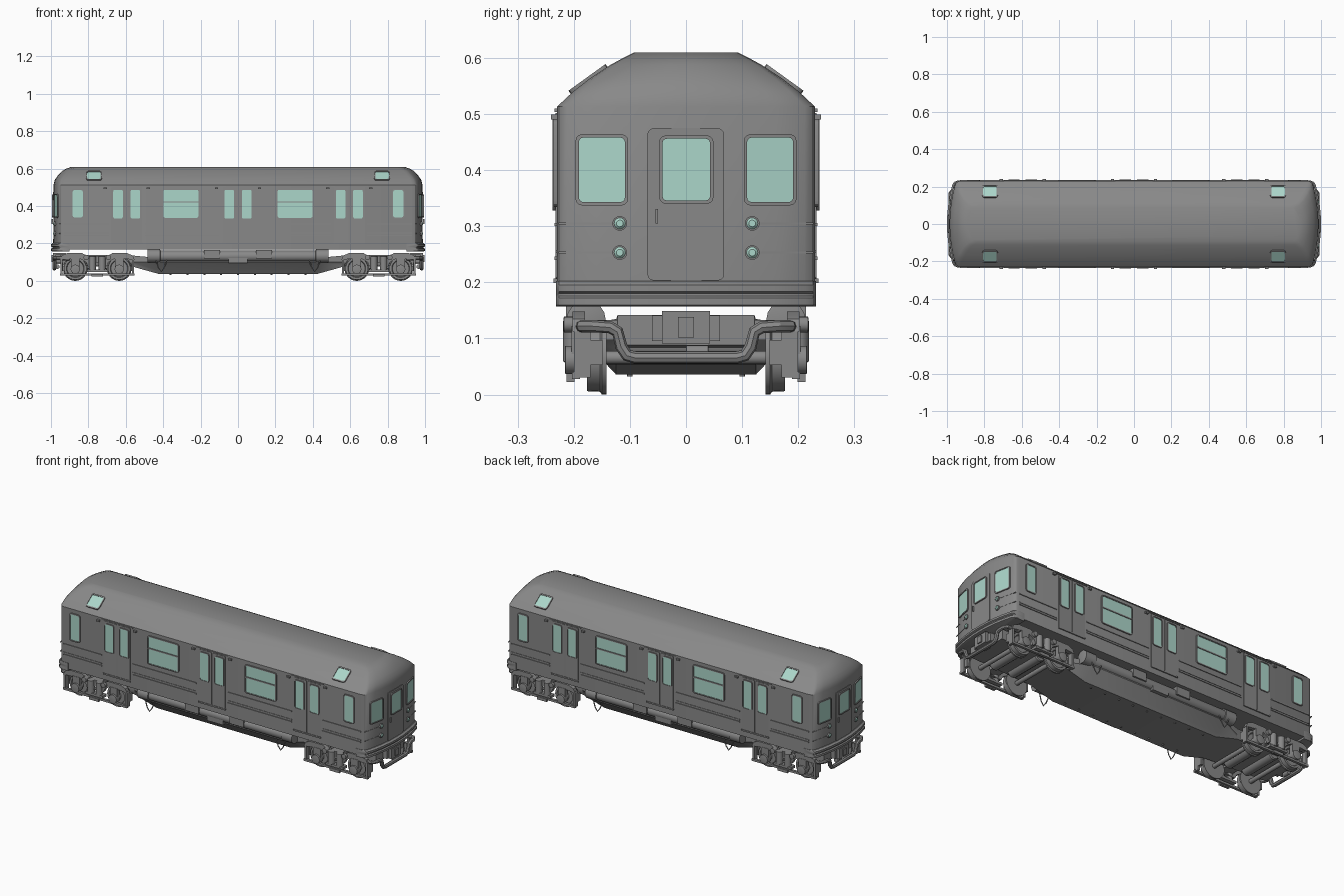
import bpy, bmesh, math
from mathutils import Vector, Matrix

if "Cube" in bpy.data.objects:
    bpy.data.objects.remove(bpy.data.objects["Cube"], do_unlink=True)


def material(name, rgb):
    m = bpy.data.materials.new(name)
    m.use_nodes = True
    m.diffuse_color = (*rgb, 1)
    m.node_tree.nodes["Principled BSDF"].inputs["Base Color"].default_value = (*rgb, 1)
    return m


STEEL = material("grey steel", (0.25, 0.25, 0.25))
GLASS = material("pale green glass", (0.41, 0.67, 0.59))
parts = []


def finish(name, bm, mat):
    bmesh.ops.recalc_face_normals(bm, faces=bm.faces[:])
    mesh = bpy.data.meshes.new(name)
    bm.to_mesh(mesh)
    bm.free()
    mesh.materials.append(mat)
    ob = bpy.data.objects.new(name, mesh)
    bpy.context.collection.objects.link(ob)
    parts.append(ob)
    return ob


def loft(name, rings, mat=STEEL, cyclic=False):
    """Skin closed rings of equal length; cap both ends unless cyclic."""
    bm = bmesh.new()
    loops = [[bm.verts.new(p) for p in ring] for ring in rings]
    n = len(loops[0])
    pairs = list(zip(loops, loops[1:]))
    if cyclic:
        pairs.append((loops[-1], loops[0]))
    for a, b in pairs:
        for i in range(n):
            j = (i + 1) % n
            bm.faces.new((a[i], a[j], b[j], b[i]))
    if not cyclic:
        bm.faces.new(loops[0])
        bm.faces.new(loops[-1])
    return finish(name, bm, mat)


def box(name, centre, size, mat=STEEL):
    bm = bmesh.new()
    bmesh.ops.create_cube(bm, size=1, matrix=Matrix.Translation(centre) @ Matrix.Diagonal((*size, 1)))
    return finish(name, bm, mat)


def lathe(name, centre, axis, profile, mat=STEEL, sides=24):
    """Turn (offset, radius) pairs about an axis through centre."""
    turn = Vector((0, 0, 1)).rotation_difference(Vector(axis))
    ring = [(math.cos(math.tau * i / sides), math.sin(math.tau * i / sides)) for i in range(sides)]
    return loft(name, [[Vector(centre) + turn @ Vector((r * c, r * s, h)) for c, s in ring]
                       for h, r in profile], mat)


def rod(name, centre, axis, length, r, sides=16):
    h = length / 2
    return lathe(name, centre, axis, [(-h, r * .85), (-h * .95, r), (h * .95, r), (h, r * .85)], sides=sides)


def pipe(name, points, r):
    cu = bpy.data.curves.new(name, "CURVE")
    cu.dimensions = "3D"
    cu.bevel_depth, cu.bevel_resolution, cu.use_fill_caps = r, 2, True
    sp = cu.splines.new("POLY")
    sp.points.add(len(points) - 1)
    for p, co in zip(sp.points, points):
        p.co = (*co, 1)
    cu.materials.append(STEEL)
    ob = bpy.data.objects.new(name, cu)
    bpy.context.collection.objects.link(ob)
    parts.append(ob)


# Surface maps: (u, v, height) onto the side walls, end walls and roof slope
def side_map(s):
    return lambda u, v, h: (u, s * (.23 + h), v)


def end_map(s):
    return lambda u, v, h: (s * (.986 - .66 * u * u + h), s * u, v)


def roof_map(s):
    return lambda u, v, h: (u, s * (v + .58 * h), .541 + (.2 - v) * .72 + .81 * h)


def rounded(u0, u1, v0, v1, r):
    pts = []
    for k, (u, v) in enumerate(((u1 - r, v1 - r), (u0 + r, v1 - r), (u0 + r, v0 + r), (u1 - r, v0 + r))):
        for a in (0, 30, 60, 90):
            t = math.radians(a + 90 * k)
            pts.append((u + r * math.cos(t), v + r * math.sin(t)))
    return pts


def panel(name, fmap, rect, h, r=.008, mat=STEEL):
    pts = rounded(*rect, r)
    return loft(name, [[fmap(u, v, k) for u, v in pts] for k in (-.003, h)], mat)


def window(name, fmap, rect, base=0, rim=.006):
    """Glass pane with a raised rim around it."""
    u0, u1, v0, v1 = rect
    panel(name + "_glass", fmap, rect, base + .003, .008, GLASS)
    inner = rounded(*rect, .008)
    outer = rounded(u0 - rim, u1 + rim, v0 - rim, v1 + rim, .012)
    top = base + .006
    loft(name + "_frame", [[fmap(u, v, k) for u, v in pts] for pts, k in
                           ((outer, -.002), (outer, top), (inner, top), (inner, -.002))], cyclic=True)


# Body shell and roof: plan outlines with bowed ends, stacked upward
BOW = [(-1, .022), (-.975, .007)] + [(-.92 + .23 * i, 0) for i in range(9)] + [(.975, .007), (1, .022)]


def bowed_end(xe, w, z):
    return [(xe - .035 * t * t - cut, t * w, z) for t, cut in BOW]


def plan(xe, w, z):
    half = bowed_end(xe, w, z)
    return half + [(-x, -y, z) for x, y, z in half]


loft("body_shell", [plan(*level) for level in (
    (.986, .23, .168), (.986, .23, .513), (.979, .2, .541), (.963, .172, .563),
    (.94, .134, .588), (.918, .112, .6), (.89, .092, .61))])

# Side walls
for s in (1, -1):
    wall = side_map(s)
    for c in (-.595, 0, .595):
        for d in (-1, 1):
            leaf = sorted((c + d * .003, c + d * .083))
            panel("side_door_leaf", wall, (*leaf, .207, .502), .003, .005)
            pane = sorted((c + d * .021, c + d * .072))
            window("side_door_window", wall, (*pane, .333, .487), .002, .005)
            box("door_marker_lamp", (c + d * .115, s * .234, .495), (.018, .014, .009))
        box("door_sill", (c, s * .232, .203), (.17, .008, .008))
        box("door_header", (c, s * .231, .507), (.2, .006, .006))
    for d in (-1, 1):
        window("passenger_window", wall, (d * .305 - .093, d * .305 + .093, .337, .487))
        box("window_bar", (d * .305, s * .232, .422), (.186, .009, .007))
        window("cab_side_window", wall, (d * .857 - .027, d * .857 + .027, .34, .485))
        window("roof_sign", roof_map(s), (d * .77 - .036, d * .77 + .036, .146, .2))
        for z, depth in ((.303, .008), (.255, .005), (.243, .008)):
            box("belt_rail", (d * .298, s * .23, z), (.4, depth, .006))
            box("belt_rail", (d * .81, s * .23, z), (.24, depth, .006))

# End walls, bumpers and couplers
for s in (1, -1):
    end = end_map(s)
    panel("end_door", end, (-.069, .068, .203, .475), .004, .012)
    window("end_door_window", end, (-.042, .043, .346, .456), .003)
    box("end_door_handle", (s * .992, s * -.052, .318), (.008, .004, .026))
    for d in (-1, 1):
        window("end_window", end, (d * .15 - .041, d * .15 + .041, .343, .458))
        for z in (.305, .253):
            x, y, _ = end(d * .118, z, 0)
            lathe("lamp_bezel", (x, y, z), (s, 0, 0), [(-.004, .013), (.006, .013)])
            lathe("lamp_lens", (x, y, z), (s, 0, 0), [(-.004, .01), (.007, .01), (.011, .006)], GLASS)
            panel("end_rail", end, (d * .18 - .047, d * .18 + .047, z - .002, z + .002), .002, .001)
    rings = []
    for xe, z in ((.992, .157), (.999, .16), (.999, .172), (.993, .176), (.993, .18),
                  (1, .184), (1, .195), (.99, .202)):
        ring = bowed_end(xe, .232, z) + [(.9, .231, z), (.9, -.231, z)]
        rings.append([(s * x, y, z) for x, y, z in ring])
    loft("end_bumper", rings)
    box("coupler_head", (s * .955, 0, .12), (.07, .085, .058))
    for d in (-1, 1):
        box("coupler_cheek", (s * .95, d * .05, .118), (.05, .022, .045))
    box("coupler_face", (s * .99, 0, .12), (.012, .028, .036))
    rod("coupler_pin", (s * .965, .02, .076), (0, 1, 0), .04, .012)
    bend = [(.9, .19, .12), (.965, .185, .122), (.98, .165, .122), (.982, .135, .12), (.982, .122, .112),
            (.982, .115, .085), (.982, .105, .07), (.982, .09, .066)]
    path = bend + [(x, -y, z) for x, y, z in reversed(bend)]
    pipe("truck_end_pipe", [(s * x, y, z) for x, y, z in path], .011)

# Underfloor pan: deep in the middle, shallow above the trucks
WIDTHS = {.95: (.12, .122, .122, .122), .56: (.124, .124, .124, .124), .42: (.125, .14, .19, .19)}
HEIGHTS = {.95: (.088, .092, .1, .142), .56: (.075, .082, .1, .135), .42: (.036, .052, .1, .122)}
rings = []
for x in (-.95, -.56, -.42, .42, .56, .95):
    half = list(zip(WIDTHS[abs(x)], HEIGHTS[abs(x)]))
    rings.append([(x, y, z) for y, z in half] + [(x, -y, z) for y, z in reversed(half)])
loft("underfloor_pan", rings)
for s in (1, -1):
    rod("air_tank", (0, s * .178, .132), (1, 0, 0), .9, .029)
    box("equipment_rack", (0, s * .185, .115), (.1, .04, .04))
    for d in (-1, 1):
        box("equipment_box", (d * .14, s * .196, .143), (.085, .035, .045))
        rod("tank_end", (d * .45, s * .178, .133), (1, 0, 0), .07, .035)
        pipe("hanging_strap", [(d * .44, s * .2, .11), (d * .425, s * .205, .07), (d * .41, s * .205, .05),
                               (d * .395, s * .205, .07), (d * .38, s * .2, .11)], .003)
    for i in range(9):
        rod("pan_bolt", (-.36 + .09 * i, s * .1, .035), (0, 0, 1), .006, .005, 8)

# Trucks
FRAME = [(-.2, .112), (-.19, .135), (-.16, .148), (-.08, .148), (-.05, .13), (-.03, .084)]
for e in (1, -1):
    cx = e * .7525
    box("truck_bolster", (cx, 0, .115), (.07, .4, .035))
    for d in (-1, 1):
        ax = cx + d * .1175
        rod("axle", (ax, 0, .066), (0, 1, 0), .36, .012)
        rod("traction_motor", (ax - d * .06, 0, .09), (0, 1, 0), .22, .03)
    for s in (1, -1):
        lower = [(-.06, .1), (-.09, .118), (-.15, .118)]
        left = lower[::-1] + FRAME
        outline = FRAME + [(-x, z) for x, z in reversed(FRAME)]
        outline += [(-x, z) for x, z in reversed(lower)] + [(.05, .078), (-.05, .078)] + lower
        loft("truck_side_frame", [[(cx + x, s * y, z) for x, z in outline] for y in (.18, .202)])
        box("contact_shoe_beam", (cx, s * .196, .034), (.4, .014, .012))
        box("contact_shoe", (cx, s * .206, .03), (.06, .014, .016))
        box("spring_seat", (cx, s * .196, .055), (.11, .036, .014))
        for d in (-1, 1):
            ax = cx + d * .1175
            lathe("wheel", (ax, s * .16, .066), (0, s, 0),
                  [(-.018, .05), (-.018, .066), (-.01, .066), (-.007, .061), (.016, .06),
                   (.016, .048), (.008, .044), (.008, .022), (.02, .02)], sides=32)
            rod("journal_box", (ax, s * .198, .062), (0, 1, 0), .036, .025)
            box("journal_guide", (ax, s * .193, .095), (.045, .022, .055))
            rod("coil_spring", (cx + d * .026, s * .2, .095), (0, 0, 1), .075, .019)
            rod("damper", (cx + d * .06, s * .208, .125), (0, 1, 0), .02, .014)
            box("brake_shoe", (ax + d * .072, s * .162, .075), (.014, .026, .045))
            box("brake_hanger", (ax + d * .074, s * .185, .075), (.012, .03, .09))

# Shading
bpy.ops.object.select_all(action="DESELECT")
for ob in parts:
    ob.select_set(True)
bpy.context.view_layer.objects.active = parts[0]
bpy.ops.object.convert(target="MESH")
bpy.ops.object.shade_smooth_by_angle()
